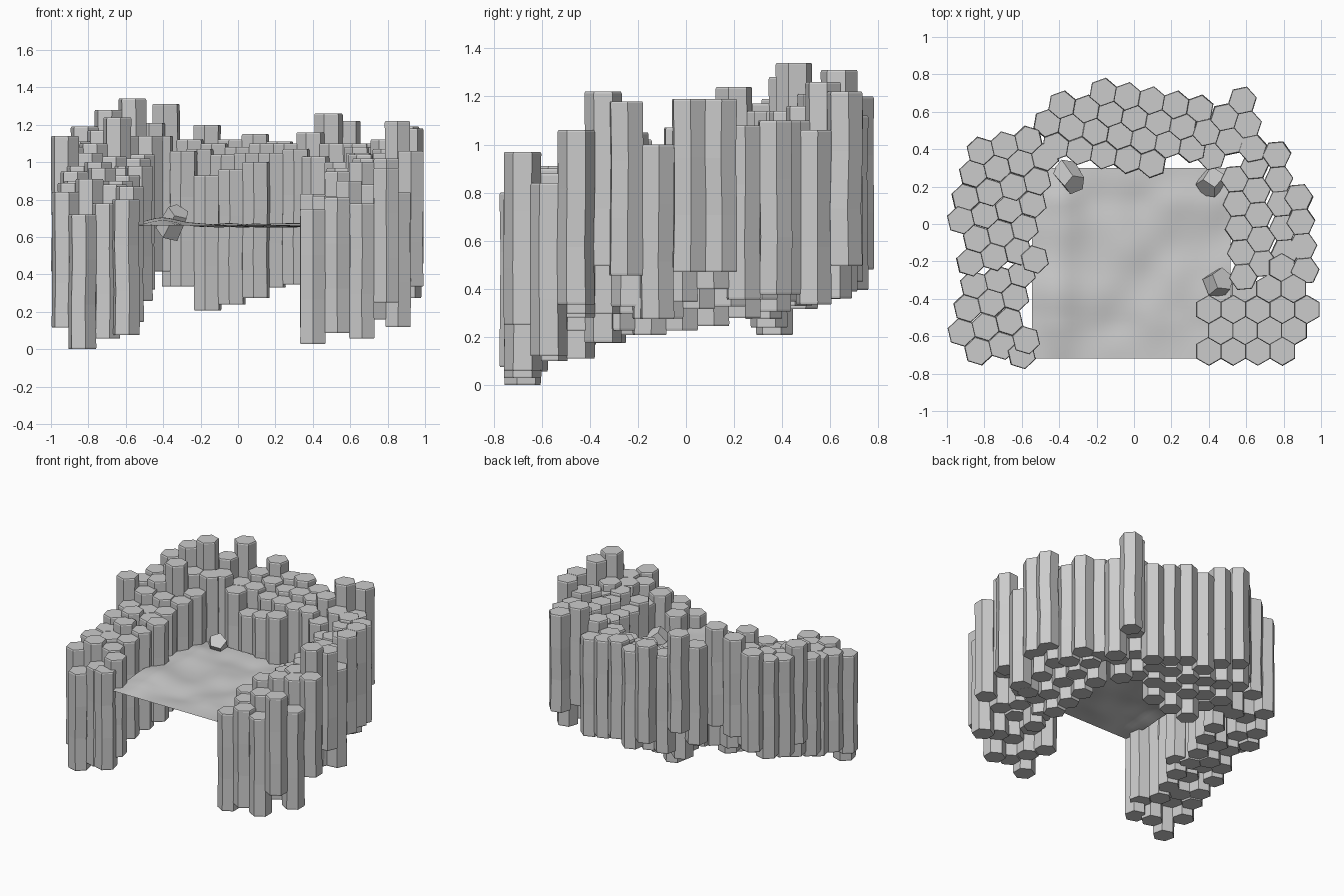
import bpy, bmesh, math, random
from mathutils import Matrix, Vector, noise

if "Cube" in bpy.data.objects:
    bpy.data.objects.remove(bpy.data.objects["Cube"])

random.seed(4)
STEP = 0.131      # spacing of neighbouring columns
R = 0.078         # hexagon corner radius


def make_object(name, bm):
    bmesh.ops.recalc_face_normals(bm, faces=bm.faces)
    me = bpy.data.meshes.new(name)
    bm.to_mesh(me)
    bm.free()
    ob = bpy.data.objects.new(name, me)
    bpy.context.collection.objects.link(ob)
    return ob


def column(bm, x, y, top, rot):
    """Six-sided basalt column: slightly wobbly shaft with a chamfered top."""
    h = 0.72 + random.uniform(0, 0.006)
    bot = max(0, top - h)
    levels = [(bot, 0.97, 0), (bot + 0.008, 1, 0), (bot + h * 0.33, 0.975, 1),
              (bot + h * 0.66, 0.98, 1), (top - 0.008, 1, 0), (top, 0.95, 0)]
    rings = []
    for z, s, wob in levels:
        dx, dy = (random.uniform(-0.004, 0.004) * wob for _ in range(2))
        rings.append([bm.verts.new((x + dx + R * s * math.cos(rot + i * math.pi / 3),
                                    y + dy + R * s * math.sin(rot + i * math.pi / 3), z))
                      for i in range(6)])
    for a, b in zip(rings, rings[1:]):
        for i in range(6):
            j = (i + 1) % 6
            bm.faces.new((a[i], a[j], b[j], b[i]))
    bm.faces.new(rings[0][::-1])
    bm.faces.new(rings[-1])


def cluster(name, angle, rows):
    """Rows of columns: start x, start y, then the top height of each column."""
    bm = bmesh.new()
    a = math.radians(angle)
    for x, y, tops in rows:
        for i, t in enumerate(tops):
            column(bm, x + i * STEP * math.cos(a), y + i * STEP * math.sin(a), t, a + math.pi / 6)
    return make_object(name, bm)


# Column walls around the hollow
cluster("left_columns", 13, [
    (-0.82, 0.39, [1.19, 1.28, 1.34]),
    (-0.86, 0.27, [1.11, 1.17, 1.14, 1.14]),
    (-0.90, 0.14, [1.08, 1.10, 1.24, 1.04]),
    (-0.925, 0.02, [1.14, 1.05, 1.03, 1.02]),
    (-0.84, -0.08, [0.98, 0.97, 0.98]),
    (-0.875, -0.205, [0.95, 1.00, 0.97]),
    (-0.53, -0.19, [0.98])])
cluster("left_front_columns", 13, [
    (-0.855, -0.325, [0.90, 0.97, 0.93]),
    (-0.89, -0.45, [0.89, 0.90, 0.90]),
    (-0.922, -0.58, [0.84, 0.91, 0.88]),
    (-0.832, -0.68, [0.72, 0.78, 0.87]),
    (-0.60, -0.70, [0.80])])
cluster("back_columns", -10, [
    (-0.165, 0.705, [1.20, 1.12, 1.15, 1.11, 1.08]),
    (-0.385, 0.637, [1.31, 1.12, 1.10, 1.08, 1.10, 1.10]),
    (-0.463, 0.54, [1.21, 1.06, 1.07, 1.04, 1.05, 1.05, 1.07]),
    (-0.42, 0.414, [1.14, 1.06, 0.93, 0.96, 1.00])])
cluster("back_right_columns", -78, [
    (0.58, 0.66, [1.22, 1.06, 1.10]),
    (0.484, 0.57, [1.26, 1.10]),
    (0.388, 0.49, [1.16, 1.03])])
cluster("right_columns", -85, [
    (0.54, 0.24, [1.00, 0.97, 0.95, 0.93, 0.95]),
    (0.644, 0.31, [1.08, 1.05, 1.04, 1.00, 1.02]),
    (0.763, 0.37, [1.10, 1.08, 1.12, 1.07, 1.00]),
    (0.88, 0.142, [1.19, 1.19, 1.00, 1.18])])
cluster("right_front_columns", 0, [
    (0.40, -0.68, [0.75, 0.81, 0.78, 0.97]),
    (0.463, -0.57, [0.82, 0.90, 0.88, 0.84]),
    (0.40, -0.457, [0.83, 0.95, 1.00, 1.02, 1.06]),
    (0.59, -0.345, [0.90, 1.02, 1.22]),
    (0.79, -0.233, [1.05])])

# Gently rolling ground sheet with a straight front edge and a ridge on the left
bm = bmesh.new()
bmesh.ops.create_grid(bm, x_segments=30, y_segments=30, size=1)
for v in bm.verts:
    x, y = v.co.x * 0.53 - 0.015, v.co.y * 0.51 - 0.21
    fade = min(1, (1 - abs(v.co.y)) * 3)
    z = 0.662 + fade * (0.022 * noise.noise(Vector((x * 5, y * 4, 2)))
                        + 0.03 * math.exp(-((x + 0.4) / 0.1) ** 2))
    v.co = (x, y, z)
ground = make_object("ground_sheet", bm)
for p in ground.data.polygons:
    p.use_smooth = True

# Broken column chunks lying on the ground
for i, (loc, r, depth, rot) in enumerate([
        ((-0.345, 0.25, 0.68), 0.072, 0.15, (0.6, 0.4, 0.2)),
        ((0.41, 0.22, 0.68), 0.075, 0.10, (0.8, -0.5, 0.3)),
        ((0.455, -0.31, 0.69), 0.078, 0.09, (-0.4, 0.5, 0.1))]):
    bm = bmesh.new()
    bmesh.ops.create_cone(bm, cap_ends=True, segments=5, radius1=r, radius2=r * 0.85, depth=depth)
    m = Matrix.Translation(loc)
    for ax, ang in zip("XYZ", rot):
        m = m @ Matrix.Rotation(ang, 4, ax)
    bm.transform(m)
    make_object(f"fallen_rock_{i + 1}", bm)
